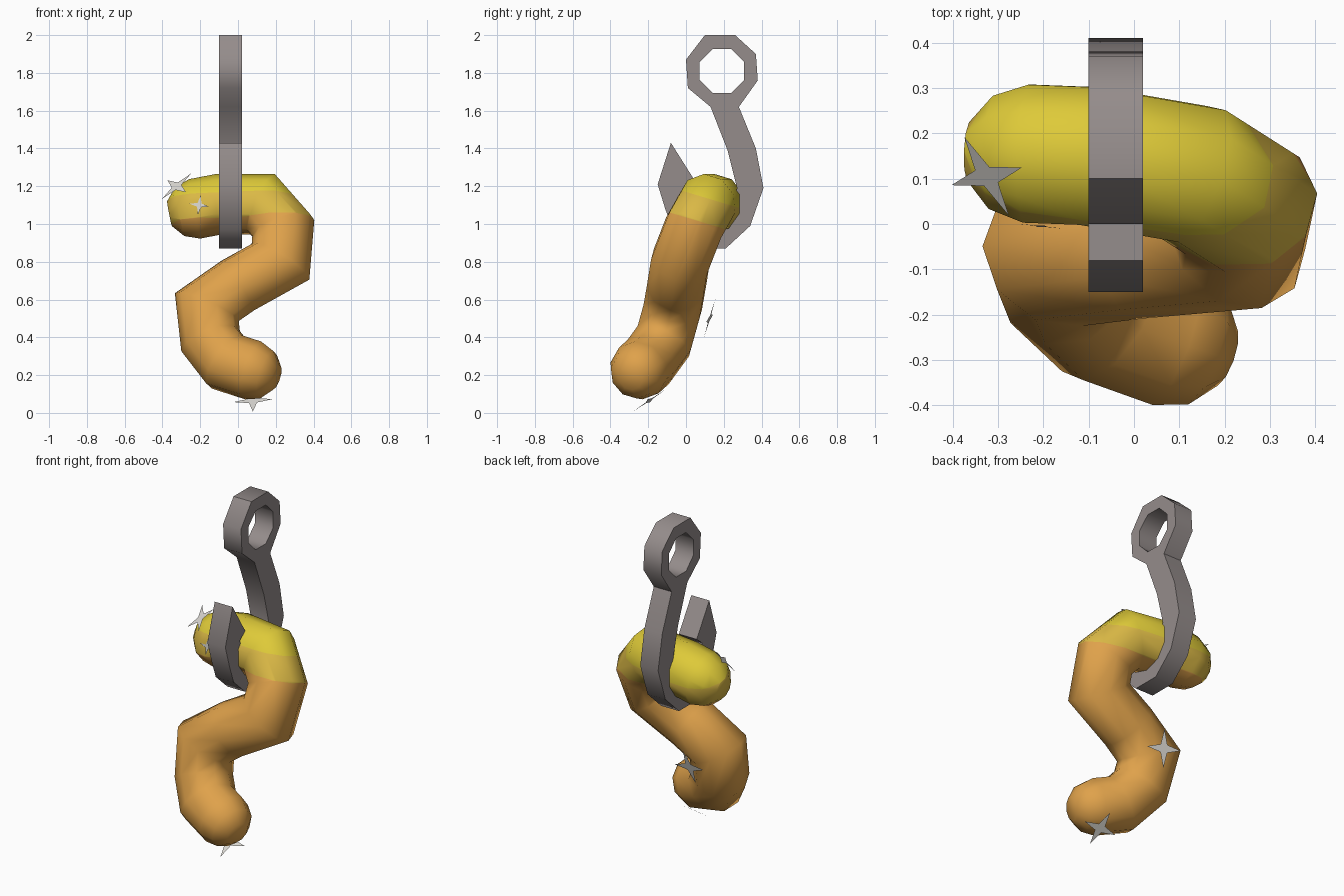
import bpy, bmesh, math
from mathutils import Vector, Matrix

if "Cube" in bpy.data.objects:
    bpy.data.objects.remove(bpy.data.objects["Cube"])


def material(name, rgb):
    m = bpy.data.materials.new(name)
    m.use_nodes = True
    m.diffuse_color = (*rgb, 1)
    m.node_tree.nodes["Principled BSDF"].inputs["Base Color"].default_value = (*rgb, 1)
    return m


orange = material("orange", (0.74, 0.36, 0.07))
gold = material("gold", (0.70, 0.48, 0.06))
yellow = material("yellow", (0.73, 0.59, 0.04))
steel = material("steel grey", (0.30, 0.265, 0.26))
white = material("sparkle white", (0.72, 0.70, 0.66))


def add_object(name, mesh, mats, smooth_angle=None):
    ob = bpy.data.objects.new(name, mesh)
    bpy.context.collection.objects.link(ob)
    for m in mats:
        mesh.materials.append(m)
    if smooth_angle:
        bpy.ops.object.select_all(action='DESELECT')
        ob.select_set(True)
        bpy.context.view_layer.objects.active = ob
        bpy.ops.object.shade_smooth_by_angle(angle=math.radians(smooth_angle))
    return ob


# Worm: a mitred tube swept along a bent path, with rounded ends
path = [Vector(p) for p in (
    (-0.23, 0.155, 1.08), (-0.10, 0.15, 1.105), (0.13, 0.11, 1.105),
    (0.24, 0.04, 0.98), (0.225, -0.03, 0.80), (0, -0.05, 0.675),
    (-0.165, -0.07, 0.56), (-0.145, -0.12, 0.38), (-0.06, -0.20, 0.27),
    (0.08, -0.25, 0.225))]
RADIUS, SIDES = 0.16, 10
CAP = ((0.135, 0.42), (0.08, 0.82))     # distance past the end, relative radius


def build_worm():
    bm = bmesh.new()
    dirs = [(b - a).normalized() for a, b in zip(path, path[1:])]
    first, last = dirs[0], dirs[-1]
    # each ring: centre, incoming direction, outgoing direction, radius
    stations = [(path[0] - first * d, first, first, RADIUS * s) for d, s in CAP]
    for i, p in enumerate(path):
        stations.append((p, dirs[max(i - 1, 0)], dirs[min(i, len(dirs) - 1)], RADIUS))
    stations += [(path[-1] + last * d, last, last, RADIUS * s) for d, s in reversed(CAP)]
    side = first.cross(Vector((0, 1, 0))).normalized()
    rings = []
    for centre, d_in, d_out, r in stations:
        up = d_in.cross(side).normalized()
        plane = (d_in + d_out).normalized()
        ring = []
        for k in range(SIDES):
            a = math.tau * k / SIDES
            off = (side * math.cos(a) + up * math.sin(a)) * r
            # slide along the tube onto the mitre plane
            off -= d_in * (off.dot(plane) / d_in.dot(plane))
            ring.append(bm.verts.new(centre + off))
        rings.append(ring)
        side = d_in.rotation_difference(d_out) @ side
    for a, b in zip(rings, rings[1:]):
        for k in range(SIDES):
            n = (k + 1) % SIDES
            bm.faces.new((a[k], a[n], b[n], b[k]))
    bm.faces.new(rings[0])
    bm.faces.new(rings[-1])
    bmesh.ops.recalc_face_normals(bm, faces=bm.faces)
    # tilted colour bands on the upper end
    tilt = Vector((0, 0.3, 1))
    levels = (1.035, 1.17)
    for h in levels:
        bmesh.ops.bisect_plane(bm, geom=bm.verts[:] + bm.edges[:] + bm.faces[:],
                               plane_co=(0, 0, h), plane_no=tilt)
    for f in bm.faces:
        f.material_index = sum(f.calc_center_median().dot(tilt) > h for h in levels)
    mesh = bpy.data.meshes.new("worm")
    bm.to_mesh(mesh)
    bm.free()
    add_object("worm", mesh, (orange, gold, yellow), 65)


build_worm()


# Hook: flat side profile (y, z) with an eye hole, extruded across x
hook_outline = [
    (0.10, 2.0), (0.26, 2.0), (0.37, 1.9), (0.38, 1.76), (0.28, 1.62),
    (0.37, 1.4), (0.41, 1.19), (0.34, 0.99), (0.21, 0.87), (0.04, 0.87),
    (-0.07, 0.97), (-0.11, 1.08), (-0.15, 1.21), (-0.08, 1.43),
    (0.04, 1.24), (-0.01, 1.20), (0.02, 1.07), (0.08, 0.99), (0.17, 0.99),
    (0.23, 1.06), (0.27, 1.19), (0.22, 1.39), (0.13, 1.62), (0.01, 1.72), (0, 1.87)]
eye_hole = [(0.19 + 0.127 * math.cos(math.radians(22.5 + 45 * k)),
             1.81 + 0.127 * math.sin(math.radians(22.5 + 45 * k))) for k in range(8)]


def build_hook():
    curve = bpy.data.curves.new("hook_profile", 'CURVE')
    curve.dimensions = '2D'
    curve.fill_mode = 'BOTH'
    curve.extrude = 0.06
    for pts in (hook_outline, eye_hole):
        s = curve.splines.new('POLY')
        s.points.add(len(pts) - 1)
        for p, (y, z) in zip(s.points, pts):
            p.co = (y, z, 0, 1)
        s.use_cyclic_u = True
    temp = bpy.data.objects.new("hook_profile", curve)
    bpy.context.collection.objects.link(temp)
    bpy.context.view_layer.update()
    mesh = bpy.data.meshes.new_from_object(temp)
    bpy.data.objects.remove(temp)
    # profile axes (u, v, depth) become (y, z, x)
    mesh.transform(Matrix(((0, 0, 1, -0.04), (1, 0, 0, 0), (0, 1, 0, 0), (0, 0, 0, 1))))
    bm = bmesh.new()
    bm.from_mesh(mesh)
    bmesh.ops.remove_doubles(bm, verts=bm.verts, dist=0.0005)
    bmesh.ops.recalc_face_normals(bm, faces=bm.faces)
    bm.to_mesh(mesh)
    bm.free()
    mesh.materials.clear()
    add_object("hook", mesh, (steel,), 50)


build_hook()


# Sparkles: flat four-pointed stars resting on the worm
def sparkle(name, centre, normal, tip, size):
    n = Vector(normal).normalized()
    u = Vector(tip)
    u = (u - n * u.dot(n)).normalized()
    v = n.cross(u)
    bm = bmesh.new()
    verts = []
    for k in range(8):
        a, r = math.tau * k / 8, size * (0.28 if k % 2 else 1)
        verts.append(bm.verts.new(Vector(centre) + (u * math.cos(a) + v * math.sin(a)) * r))
    bm.faces.new(verts)
    mesh = bpy.data.meshes.new(name)
    bm.to_mesh(mesh)
    bm.free()
    add_object(name, mesh, (white,))


sparkle("head_top_sparkle", (-0.325, 0.105, 1.20), (-0.55, -0.6, 0.8), (0.08, 0.02, 0.07), 0.105)
sparkle("head_front_sparkle", (-0.205, -0.005, 1.10), (-0.1, -1, 0.05), (1, 0, -0.15), 0.052)
sparkle("back_sparkle", (-0.11, 0.125, 0.50), (0.1, 0.95, -0.3), (0.2, 0.3, 0.95), 0.11)
sparkle("tail_sparkle", (0.08, -0.195, 0.065), (0.1, 0.55, -0.82), (1, 0.05, -0.1), 0.105)
